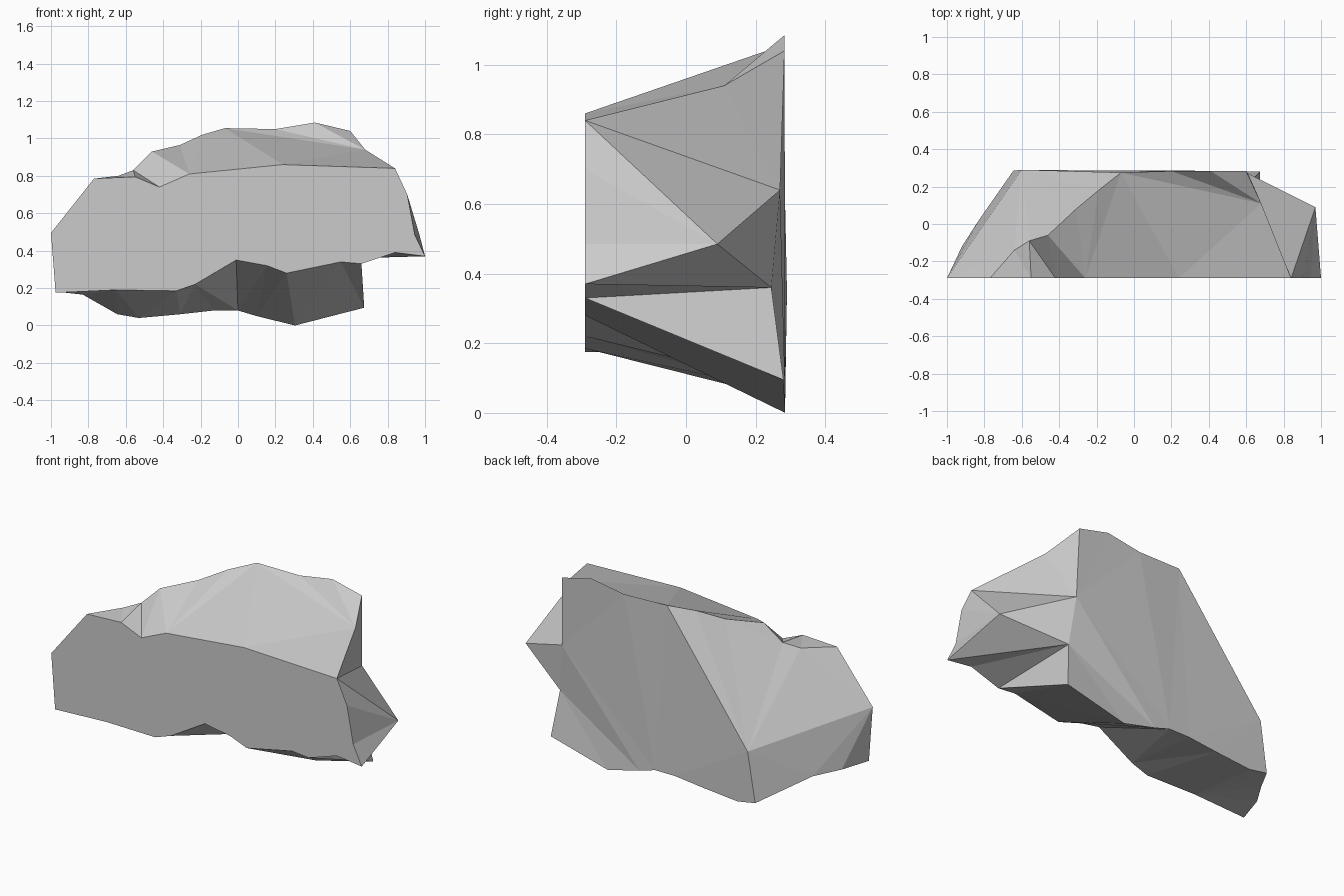
import bpy, bmesh
from mathutils import Vector

if "Cube" in bpy.data.objects:
    bpy.data.objects.remove(bpy.data.objects["Cube"])

bm = bmesh.new()

def pts(coords):
    return [bm.verts.new(c) for c in coords]

def stitch(a, b):
    # bridge two open chains with triangles, taking the shorter diagonal
    i = j = 0
    while i < len(a) - 1 or j < len(b) - 1:
        da = (a[i + 1].co - b[j].co).length if i < len(a) - 1 else 9
        db = (a[i].co - b[j + 1].co).length if j < len(b) - 1 else 9
        if da < db:
            bm.faces.new((a[i], a[i + 1], b[j]))
            i += 1
        else:
            bm.faces.new((a[i], b[j + 1], b[j]))
            j += 1

# flat front outline, clockwise from the left corner
outline = [(-1, .495), (-.77, .785), (-.55, .795), (-.42, .74), (-.26, .81),
           (.24, .86), (.84, .84), (.905, .70), (.945, .485), (1, .37),
           (.84, .39), (.66, .33), (.55, .34), (.26, .28), (.155, .32),
           (-.01, .35), (-.23, .22), (-.33, .185), (-.65, .19), (-.975, .175)]
f = pts((x, -.29, z) for x, z in outline)

# top ridge rising to the back, and the back's upper crest
ridge = pts([(-.64, -.14, .80), (-.56, -.09, .83), (-.46, -.06, .93),
             (-.31, .08, .965), (-.19, .18, 1.02), (-.07, .275, 1.055)])
crest = pts((x, .283, z) for x, z in [(.2, 1.05), (.41, 1.085), (.6, 1.04)])

# right-hand corners
shoulder, tip, notch, dent, foot = pts([
    (.68, .11, .94), (.97, .09, .485), (.61, .27, .64), (.64, .245, .36), (.675, .28, .095)])

# back bottom edge, right to left, and left underside corners
base = [foot] + pts((x, .285, z) for x, z in [
    (.305, 0), (.1, .05), (0, .08), (-.13, .08), (-.31, .06), (-.53, .04), (-.645, .06)])
under = pts([(-.83, .02, .165), (-.92, -.12, .175)])
left = bm.verts.new((-.6, .29, .35))

# faces: front, back and left side
bm.faces.new(f)
bm.faces.new([left, ridge[-1]] + crest + [notch, dent] + base)
bm.faces.new([f[0], f[1]] + ridge + [left])
bm.faces.new([f[0], left, base[-1]] + under)
bm.faces.new((f[0], under[1], f[19]))

# top slope and underside
stitch(f[1:7], ridge + [shoulder])
stitch(f[11:], base + under)

# shoulder fan and right end
rim = [ridge[-1]] + crest + [notch]
for a, b in zip(rim, rim[1:]):
    bm.faces.new((shoulder, a, b))
for tri in [(f[6], shoulder, notch), (f[6], notch, tip), (f[6], tip, f[7]),
            (f[7], tip, f[8]), (f[8], tip, f[9]), (tip, notch, dent),
            (tip, dent, f[9]), (f[9], dent, f[10]), (f[10], dent, f[11]),
            (f[11], dent, foot)]:
    bm.faces.new(tri)

bmesh.ops.recalc_face_normals(bm, faces=bm.faces)
bmesh.ops.triangulate(bm, faces=[p for p in bm.faces if len(p.verts) > 4])
mesh = bpy.data.meshes.new("rock_slab")
bm.to_mesh(mesh)
bm.free()
bpy.context.collection.objects.link(bpy.data.objects.new("rock_slab", mesh))
